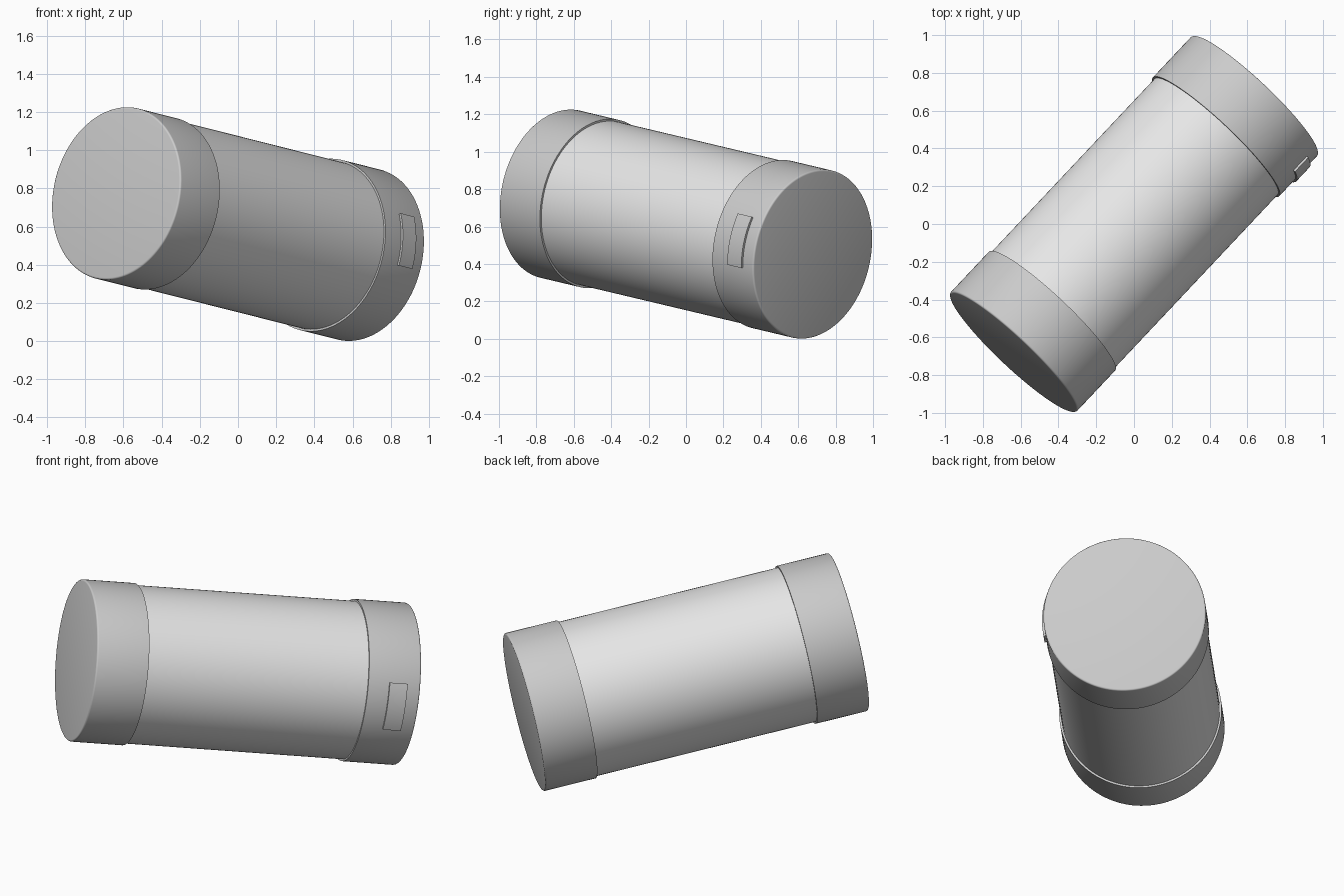
import bpy, bmesh
from math import cos, sin, radians, pi
from mathutils import Vector, Matrix

cube = bpy.data.objects.get("Cube")
if cube:
    bpy.data.objects.remove(cube)

SEGMENTS = 128
HALF, CAP_LEN = 0.947, 0.304
CAP_R, BODY_R = 0.459, 0.448

# Tilted frame: local x = sideways, local y = upwards, local z = along the tube
axis = Vector((1.28, 1.36, -0.323)).normalized()
side = axis.cross(Vector((0, 0, 1))).normalized()
up = side.cross(axis)
frame = Matrix((side, up, axis)).transposed().to_4x4()
frame.translation = Vector((0, 0, 0.613))


def material(name, grey):
    mat = bpy.data.materials.new(name)
    mat.use_nodes = True
    colour = (grey, grey, grey, 1)
    mat.diffuse_color = colour
    mat.node_tree.nodes["Principled BSDF"].inputs["Base Color"].default_value = colour
    return mat


def finish(name, bm, mat):
    bmesh.ops.recalc_face_normals(bm, faces=bm.faces)
    mesh = bpy.data.meshes.new(name)
    bm.to_mesh(mesh)
    bm.free()
    mesh.materials.append(mat)
    obj = bpy.data.objects.new(name, mesh)
    bpy.context.collection.objects.link(obj)
    obj.matrix_world = frame
    bpy.ops.object.select_all(action="DESELECT")
    obj.select_set(True)
    bpy.context.view_layer.objects.active = obj
    bpy.ops.object.shade_smooth_by_angle(angle=radians(30))
    return obj


def lathe(name, profile, mat):
    """Closed solid of revolution from (radius, height) rings."""
    bm = bmesh.new()
    rings = [[bm.verts.new((r * cos(2 * pi * i / SEGMENTS), r * sin(2 * pi * i / SEGMENTS), z))
              for i in range(SEGMENTS)] for r, z in profile]
    for low, high in zip(rings, rings[1:]):
        for i in range(SEGMENTS):
            j = (i + 1) % SEGMENTS
            bm.faces.new((low[i], low[j], high[j], high[i]))
    bm.faces.new(rings[0])
    bm.faces.new(rings[-1])
    return finish(name, bm, mat)


body_grey = material("light grey", 0.8)
cap_grey = material("mid grey", 0.6)

# Main tube
inner = HALF - CAP_LEN
lathe("tube_body", [(BODY_R, -inner - 0.02), (BODY_R, inner + 0.02)], body_grey)

# End caps with a small rounded outer rim
bevel = 0.01
rim = [(CAP_R - bevel * (1 - cos(a)), HALF - bevel * (1 - sin(a)))
       for a in (radians(22.5 * k) for k in range(5))]
cap_profile = [(CAP_R, inner)] + rim
for name, sign in (("front_cap", -1), ("rear_cap", 1)):
    lathe(name, [(r, sign * z) for r, z in cap_profile], cap_grey)

# Curved raised plate on the rear cap
bm = bmesh.new()
steps, start, end = 16, radians(-10.8), radians(23.8)
sections = []
for k in range(steps + 1):
    a = start + (end - start) * k / steps
    corners = ((CAP_R - 0.01, 0.765), (CAP_R + 0.012, 0.765),
               (CAP_R + 0.012, 0.869), (CAP_R - 0.01, 0.869))
    sections.append([bm.verts.new((r * cos(a), r * sin(a), z)) for r, z in corners])
for a, b in zip(sections, sections[1:]):
    for i in range(4):
        j = (i + 1) % 4
        bm.faces.new((a[i], a[j], b[j], b[i]))
bm.faces.new(sections[0])
bm.faces.new(sections[-1])
finish("switch_plate", bm, cap_grey)
